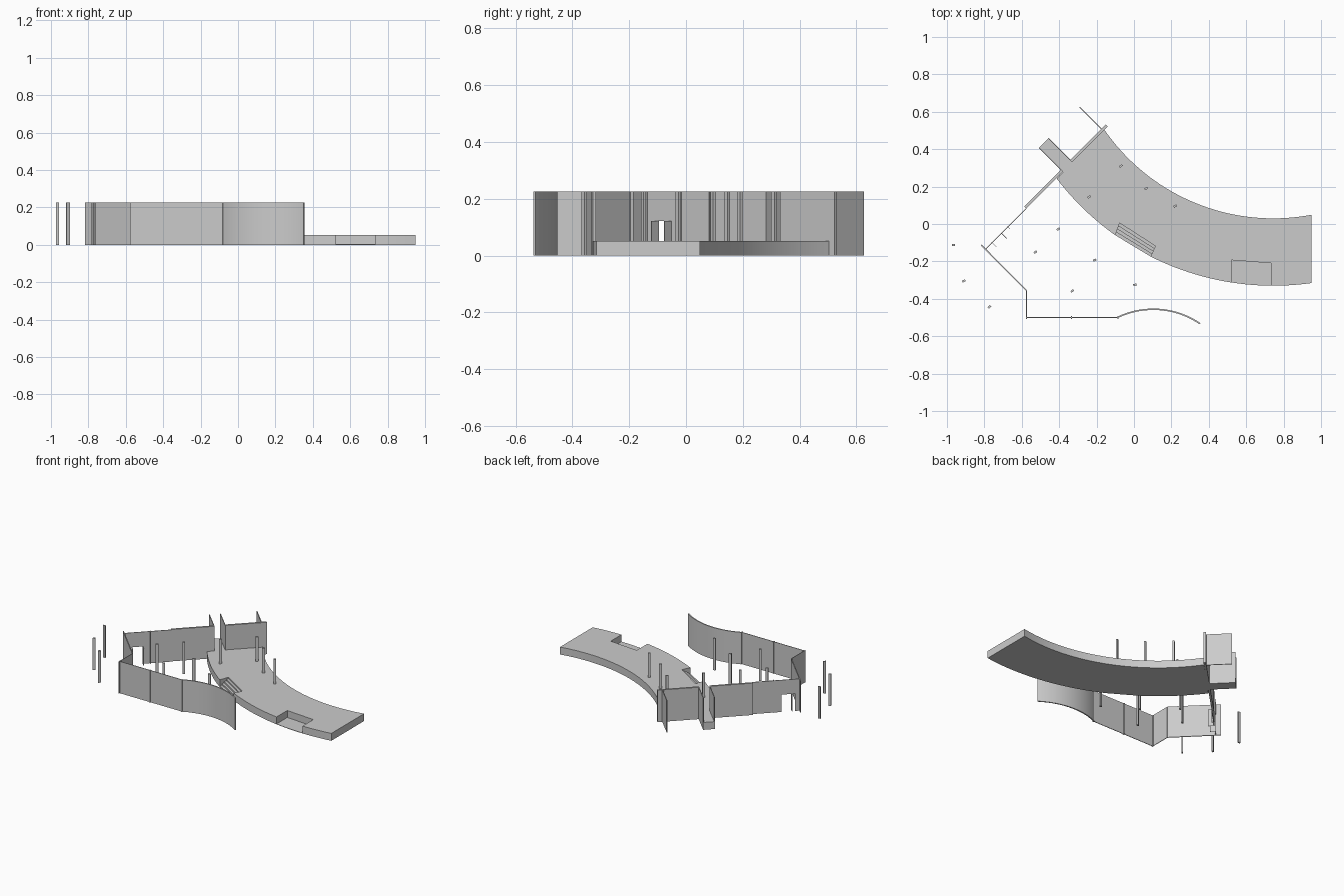
import bpy, bmesh, math
from mathutils import Vector

if "Cube" in bpy.data.objects:
    bpy.data.objects.remove(bpy.data.objects["Cube"])

H = 0.225      # wall height
DECK = 0.052   # platform height
CX, CY = 0.745, 1.128
R_IN, R_OUT = 1.098, 1.458


def prism(name, pts, z0, z1, smooth=False):
    bm = bmesh.new()
    face = bm.faces.new([bm.verts.new((x, y, z0)) for x, y in pts])
    ext = bmesh.ops.extrude_face_region(bm, geom=[face])
    for v in ext["geom"]:
        if isinstance(v, bmesh.types.BMVert):
            v.co.z = z1
    bmesh.ops.recalc_face_normals(bm, faces=bm.faces[:])
    me = bpy.data.meshes.new(name)
    bm.to_mesh(me)
    bm.free()
    ob = bpy.data.objects.new(name, me)
    bpy.context.collection.objects.link(ob)
    if smooth:
        bpy.ops.object.select_all(action='DESELECT')
        ob.select_set(True)
        bpy.context.view_layer.objects.active = ob
        bpy.ops.object.shade_smooth_by_angle(angle=math.radians(30))
    return ob


def wall(name, p, q, t=0.004, z0=0.0, z1=H):
    p, q = Vector(p), Vector(q)
    d = (q - p).normalized()
    n = Vector((-d.y, d.x)) * t / 2
    return prism(name, [p + n, p - n, q - n, q + n], z0, z1)


def arc(r, x0, x1, n):
    a0, a1 = (math.asin((x - CX) / r) for x in (x0, x1))
    return [(CX + r * math.sin(a0 + (a1 - a0) * i / n),
             CY - r * math.cos(a0 + (a1 - a0) * i / n)) for i in range(n + 1)]


# Curved platform with corridor stub, stair notch and sunken bay
st_l, st_r = arc(R_OUT, -0.414, -0.10, 10), arc(R_OUT, 0.088, 0.52, 12)
stair_in = [(-0.077, 0.005), (0.115, -0.118)]
bay_in = [(0.52, -0.193), (0.735, -0.21)]
outline = (st_l + stair_in + st_r + bay_in + arc(R_OUT, 0.735, 0.95, 6)
           + arc(R_IN, 0.95, -0.158, 36)
           + [(-0.331, 0.332), (-0.457, 0.458), (-0.508, 0.407), (-0.379, 0.278)])
prism("platform", outline, 0, DECK, True)
prism("bay_floor", arc(R_OUT, 0.52, 0.735, 6) + bay_in[::-1], 0, 0.003)

# Stairs cut into the platform edge
a, b = Vector(st_l[-1]), Vector(st_r[0])
c, d = Vector(stair_in[0]), Vector(stair_in[1])
STEPS = 4
for i in range(STEPS):
    t0, t1 = i / STEPS, (i + 1) / STEPS
    prism(f"stair_step_{i + 1}", [a.lerp(c, t0), b.lerp(d, t0), b.lerp(d, t1), a.lerp(c, t1)],
          0, DECK * (i + 1) / (STEPS + 1))

# Front and west facade with mullions
wall("front_wall", (-0.575, -0.5), (-0.083, -0.5))
for i, x in enumerate((-0.575, -0.335, -0.085)):
    wall(f"front_mullion_{i + 1}", (x, -0.508), (x, -0.492), 0.006)
wall("west_wall", (-0.575, -0.5), (-0.575, -0.355))
wall("diagonal_wall", (-0.575, -0.355), (-0.817, -0.112), 0.006)

# Bowed wall through three plan points
p0, p1, p2 = (-0.083, -0.497), (0.115, -0.456), (0.353, -0.533)
(ax, ay), (bx, by), (ex, ey) = p0, p1, p2
D = 2 * (ax * (by - ey) + bx * (ey - ay) + ex * (ay - by))
sa, sb, se = ax * ax + ay * ay, bx * bx + by * by, ex * ex + ey * ey
ux = (sa * (by - ey) + sb * (ey - ay) + se * (ay - by)) / D
uy = (sa * (ex - bx) + sb * (ax - ex) + se * (bx - ax)) / D
rad = math.hypot(ax - ux, ay - uy)
t0, t1 = math.atan2(ay - uy, ax - ux), math.atan2(ey - uy, ex - ux)
ring = [t0 + (t1 - t0) * i / 24 for i in range(25)]
bow = [(ux + (rad + 0.004) * math.cos(t), uy + (rad + 0.004) * math.sin(t)) for t in ring]
bow += [(ux + (rad - 0.004) * math.cos(t), uy + (rad - 0.004) * math.sin(t)) for t in ring[::-1]]
prism("bowed_wall", bow, 0, H, True)


# Northwest wall with a door opening (plan line y = x + k)
def diag(name, x0, x1, k, t=0.004, z0=0.0, z1=H):
    return wall(name, (x0, x0 + k), (x1, x1 + k), t, z0, z1)


diag("door_wall_left", -0.795, -0.772, 0.658)
diag("door_lintel", -0.772, -0.708, 0.658, z0=0.122)
diag("door_wall_right", -0.708, -0.575, 0.658)
for i, (x, y) in enumerate(((-0.762, -0.096), (-0.708, -0.05))):
    wall(f"door_leaf_{i + 1}", (x, y), (x + 0.027, y - 0.027), 0.003, 0, 0.122)
wall("panel_joint", (-0.68, -0.01), (-0.664, -0.026), 0.003)
diag("northwest_wall", -0.582, -0.384, 0.67, 0.014)

# Corridor side walls, north wall and fin wall
wall("corridor_wall_left", (-0.508, 0.407), (-0.381, 0.28), 0.004)
wall("corridor_wall_right", (-0.457, 0.458), (-0.333, 0.334), 0.004)
diag("north_wall", -0.336, -0.145, 0.672, 0.014)
wall("fin_wall", (-0.29, 0.625), (-0.168, 0.503), 0.005)

# Slender columns
columns = [(-.07, .31, 40), (.065, .19, 35), (.22, .096, 30), (-.24, .145, 40),
           (-.405, -.027, 35), (-.527, -.15, 30), (-.21, -.193, 20), (-.33, -.358, 35),
           (.005, -.325, 15), (-.965, -.112, 0), (-.91, -.305, 25), (-.773, -.443, 50)]
for i, (x, y, ang) in enumerate(columns):
    v = Vector((math.cos(math.radians(ang)), math.sin(math.radians(ang)))) * 0.009
    o = Vector((x, y))
    wall(f"column_{i + 1}", o - v, o + v, 0.011)
